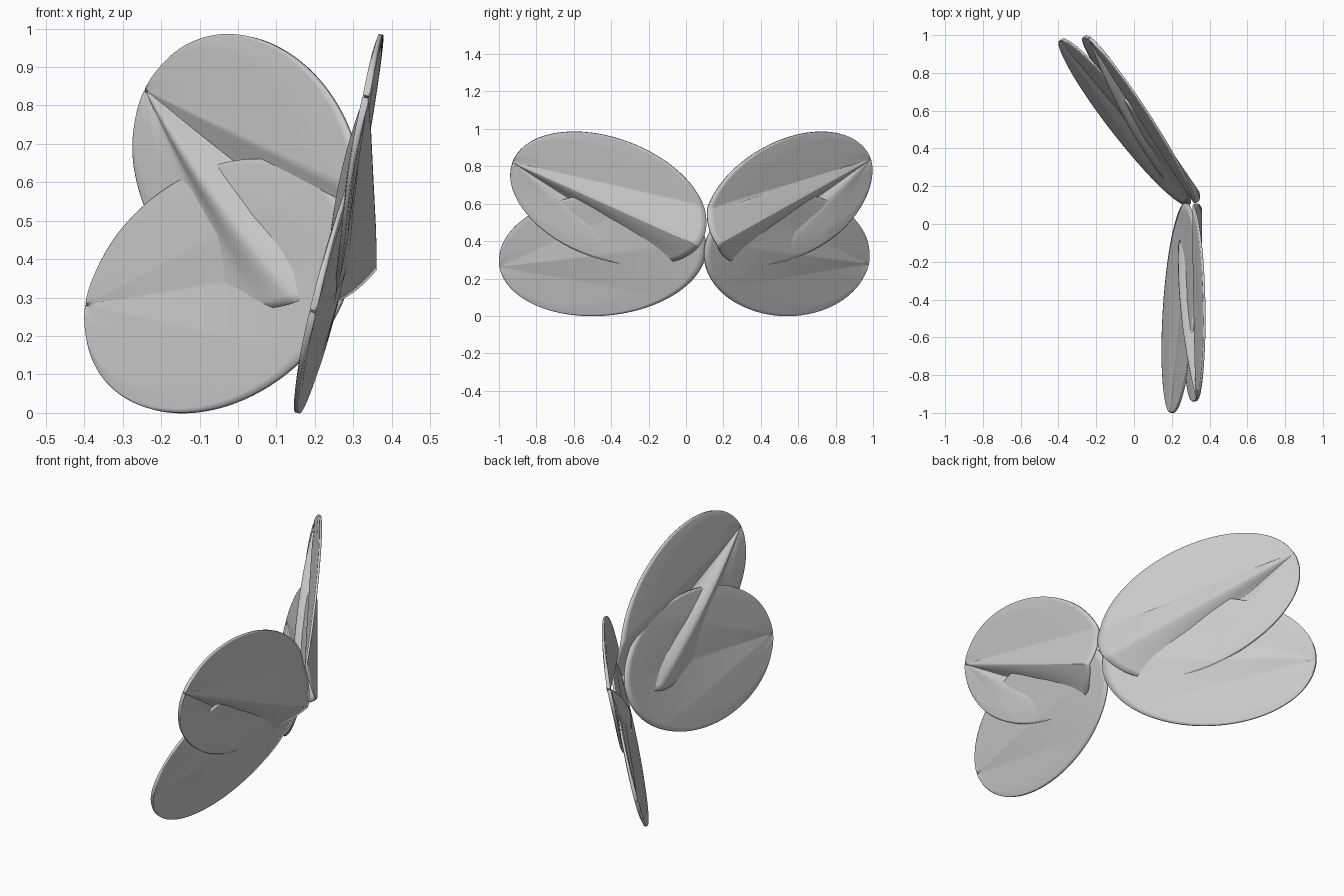
import bpy, bmesh, math
from mathutils import Vector

cube = bpy.data.objects.get("Cube")
if cube:
    bpy.data.objects.remove(cube)

grey = bpy.data.materials.new("pale grey")
grey.use_nodes = True
grey.diffuse_color = (0.6, 0.6, 0.6, 1)
grey.node_tree.nodes["Principled BSDF"].inputs["Base Color"].default_value = (0.6, 0.6, 0.6, 1)

RIM, RINGS, THICK = 160, 28, 0.018


def tent(v, low, high):
    """1 at zero, falling to 0 at -low and +high."""
    return max(0.0, 1 - (v / high if v > 0 else -v / low))


def upper_relief(a, r):
    """Sharp crest rising to the hinge, a soft hollow below it, a faint wave at the bottom."""
    h = 0.085 * r * tent(a, 0.17, 0.18)
    h -= 0.03 * math.sin(math.pi * min(r, 1)) * math.exp(-((a + 0.17) / 0.09) ** 2)
    if a < -0.3:
        h += 0.008 * math.sin(2 * math.pi * (r - 0.25)) * min(1, (-a - 0.3) * 4) * min(1, r * 5)
    return h


def lower_relief(a, r):
    """Shallow crest along the middle vein."""
    return 0.014 * math.sin(math.pi * min(r, 1)) * tent(a, 0.3, 0.3)


def lobe(name, side, plane, centre, half, lean, start, hinge_z, relief):
    """Elliptical lobe fanned from its tip, laid on the plane x = a + b*z + c*y."""
    a0, b, c = plane
    normal = Vector((1, -c, -b)).normalized()

    def rim(t):
        up = lean * math.cos(t) + math.sqrt(1 - lean * lean) * math.sin(t)
        return centre[0] + side * half[0] * math.cos(t), centre[1] + half[1] * up

    ty, tz = rim(start)
    reach = abs(ty - 0.1)
    crest = math.atan2(hinge_z - tz, reach)
    length = math.hypot(reach, hinge_z - tz)

    bm = bmesh.new()
    weights = []

    def vert(y, z, h, weight):
        weights.append(weight)
        return bm.verts.new(Vector((a0 + b * z + c * y, y, z)) + normal * h)

    tip = vert(ty, tz, 0, 0.6)
    rays = []
    for i in range(1, RIM):
        y, z = rim(start + 2 * math.pi * i / RIM)
        dy, dz = y - ty, z - tz
        angle = math.atan2(dz, -side * dy) - crest
        ray = []
        for k in range(1, RINGS + 1):
            s = k / RINGS
            h = relief(angle, s * math.hypot(dy, dz) / length)
            # Thin rim, thicker middle
            ray.append(vert(ty + s * dy, tz + s * dz, h, 0.6 + 0.4 * min(1, 6 * s * (1 - s))))
        rays.append(ray)
    for p, q in zip(rays, rays[1:]):
        bm.faces.new((tip, p[0], q[0]))
        for k in range(RINGS - 1):
            bm.faces.new((p[k], p[k + 1], q[k + 1], q[k]))
    bmesh.ops.recalc_face_normals(bm, faces=bm.faces)

    mesh = bpy.data.meshes.new(name)
    bm.to_mesh(mesh)
    bm.free()
    mesh.materials.append(grey)
    obj = bpy.data.objects.new(name, mesh)
    bpy.context.collection.objects.link(obj)
    group = obj.vertex_groups.new(name="thickness")
    for i, weight in enumerate(weights):
        group.add([i], weight, "REPLACE")
    solid = obj.modifiers.new("thickness", "SOLIDIFY")
    solid.thickness = THICK
    solid.offset = 0
    solid.vertex_group = group.name
    bpy.ops.object.select_all(action="DESELECT")
    obj.select_set(True)
    bpy.context.view_layer.objects.active = obj
    bpy.ops.object.shade_smooth_by_angle(angle=math.radians(30))


# Front wing, nearly in line with the depth axis
lobe("front_upper_wing", -1, (0.2, 0.19, 0.025), (-0.415, 0.628), (0.525, 0.357),
     0.35, 0.22, 0.38, upper_relief)
lobe("front_lower_wing", -1, (0.18, 0.245, 0.05), (-0.445, 0.33), (0.555, 0.33),
     -0.1, -0.1, 0.4, lower_relief)

# Rear wing, swung open to the right
lobe("rear_upper_wing", 1, (0.276, 0.22, -0.708), (0.548, 0.628), (0.447, 0.357),
     0.4, 0.22, 0.38, upper_relief)
lobe("rear_lower_wing", 1, (0.257, 0.304, -0.753), (0.538, 0.33), (0.44, 0.33),
     0.0, -0.15, 0.4, lower_relief)
